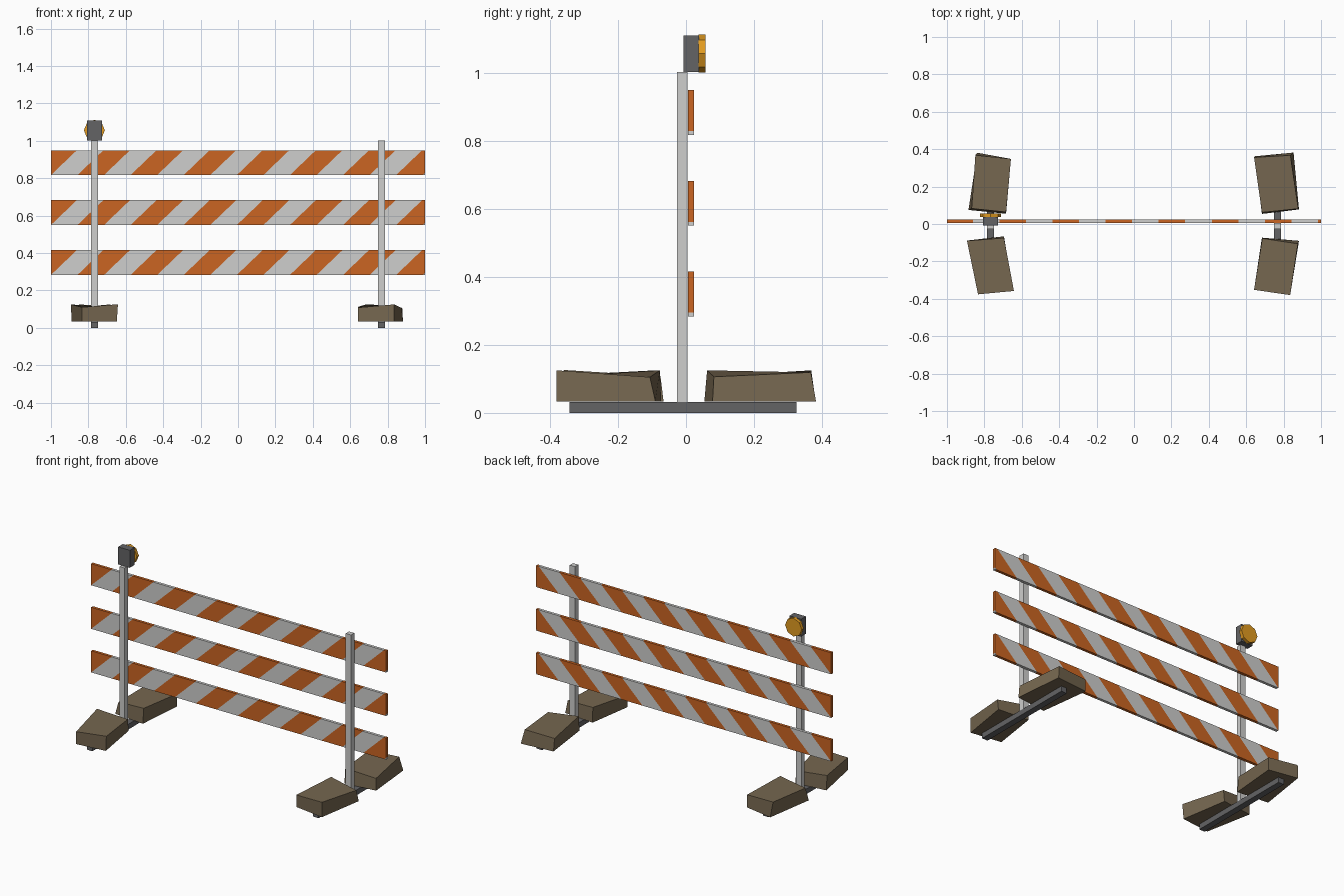
import bpy, bmesh, math
from mathutils import Vector

if "Cube" in bpy.data.objects:
    bpy.data.objects.remove(bpy.data.objects["Cube"])


def mat(name, rgb):
    m = bpy.data.materials.new(name)
    m.diffuse_color = (*rgb, 1)
    m.use_nodes = True
    m.node_tree.nodes["Principled BSDF"].inputs["Base Color"].default_value = m.diffuse_color
    return m


WHITE = mat("off_white", (0.62, 0.62, 0.61))
ORANGE = mat("stripe_orange", (0.60, 0.13, 0.016))
GREY = mat("dark_grey", (0.125, 0.125, 0.13))
SAND = mat("sandbag_brown", (0.18, 0.135, 0.08))
AMBER = mat("lens_amber", (0.76, 0.33, 0.015))


def finish(name, bm, *mats):
    bmesh.ops.recalc_face_normals(bm, faces=bm.faces[:])
    me = bpy.data.meshes.new(name)
    bm.to_mesh(me)
    bm.free()
    for m in mats:
        me.materials.append(m)
    ob = bpy.data.objects.new(name, me)
    bpy.context.collection.objects.link(ob)
    return ob


def hexa(bottom, top):
    """Six-sided solid from a lower and an upper loop of four points."""
    bm = bmesh.new()
    lo = [bm.verts.new(p) for p in bottom]
    hi = [bm.verts.new(p) for p in top]
    bm.faces.new(lo[::-1])
    bm.faces.new(hi)
    for i in range(4):
        j = (i + 1) % 4
        bm.faces.new((lo[i], lo[j], hi[j], hi[i]))
    return bm


def box(x0, x1, y0, y1, z0, z1):
    c = [(x0, y0), (x1, y0), (x1, y1), (x0, y1)]
    return hexa([(*p, z0) for p in c], [(*p, z1) for p in c])


# Striped boards: diagonal cuts, then alternate colours
HALF, START, SLOPE = 0.142, -1.004, 1.045
for name, z0, z1 in (("top_board", 0.817, 0.949),
                     ("middle_board", 0.55, 0.682),
                     ("bottom_board", 0.283, 0.415)):
    bm = box(-1, 1, 0.006, 0.023, z0, z1)
    for k in range(1, 17):
        bmesh.ops.bisect_plane(
            bm, geom=bm.verts[:] + bm.edges[:] + bm.faces[:], dist=1e-6,
            plane_co=(START + k * HALF, 0, z1), plane_no=Vector((1, 0, -SLOPE)).normalized())
    for f in bm.faces:
        c = f.calc_center_median()
        f.material_index = math.floor((c.x + SLOPE * (z1 - c.z) - START) / HALF) % 2
    finish(name, bm, ORANGE, WHITE)

# Posts and ground feet
for side, x in (("left", -0.767), ("right", 0.767)):
    finish(side + "_post", box(x - 0.018, x + 0.018, -0.027, 0.005, 0.032, 1.002), WHITE)
    finish(side + "_foot", box(x - 0.019, x + 0.019, -0.342, 0.325, 0, 0.032), GREY)

# Sandbags: slumped blocks, corners in order front-left, front-right, back-right, back-left
bags = {
    "front_left_sandbag": ([(-0.834, -0.376), (-0.648, -0.355), (-0.695, -0.066), (-0.89, -0.088)],
                           [(-0.834, -0.376), (-0.642, -0.358), (-0.695, -0.075), (-0.893, -0.09)],
                           (0.11, 0.126, 0.108, 0.125)),
    "front_right_sandbag": ([(0.642, -0.352), (0.835, -0.38), (0.882, -0.09), (0.684, -0.073)],
                            [(0.642, -0.352), (0.835, -0.38), (0.876, -0.106), (0.686, -0.077)],
                            (0.108, 0.125, 0.105, 0.125)),
    "back_left_sandbag": ([(-0.885, 0.075), (-0.684, 0.055), (-0.658, 0.348), (-0.838, 0.381)],
                          [(-0.868, 0.083), (-0.684, 0.064), (-0.658, 0.348), (-0.848, 0.368)],
                          (0.108, 0.125, 0.112, 0.125)),
    "back_right_sandbag": ([(0.684, 0.054), (0.882, 0.078), (0.853, 0.382), (0.645, 0.362)],
                           [(0.684, 0.062), (0.878, 0.082), (0.836, 0.367), (0.642, 0.356)],
                           (0.125, 0.106, 0.119, 0.112)),
}
for name, (low, high, tops) in bags.items():
    finish(name, hexa([(*p, 0.034) for p in low],
                      [(*p, z) for p, z in zip(high, tops)]), SAND)

# Warning lamp: housing and octagonal lens facing back
finish("lamp_housing", box(-0.807, -0.728, -0.008, 0.038, 1.002, 1.109), GREY)
bm = bmesh.new()
bmesh.ops.create_cone(bm, cap_ends=True, segments=8, radius1=0.056, radius2=0.056, depth=0.02)
lens = finish("lamp_lens", bm, AMBER)
lens.location = (-0.768, 0.047, 1.056)
lens.rotation_euler = (math.radians(90), 0, 0)
